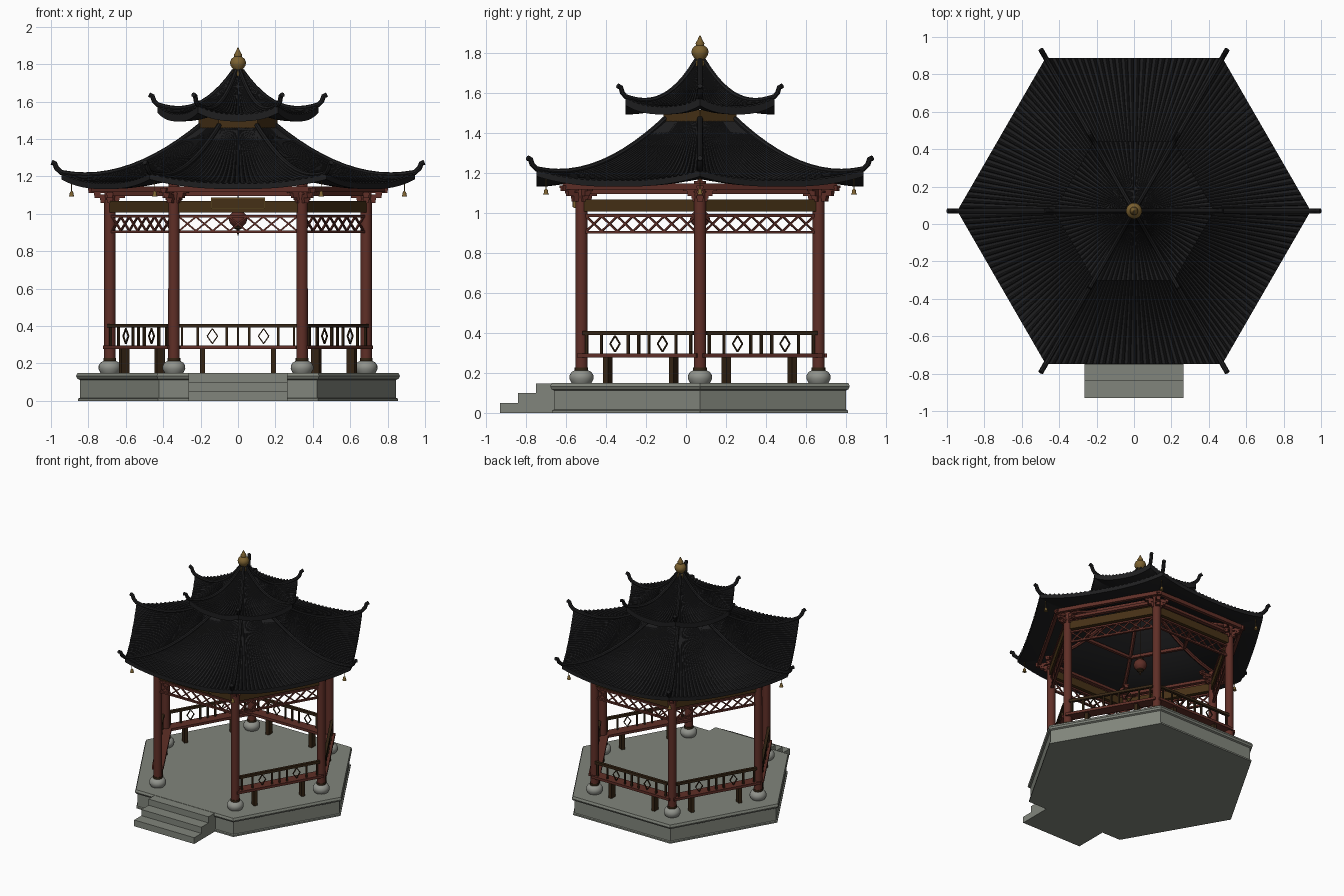
import bpy, bmesh, math
from mathutils import Matrix, Vector

cube = bpy.data.objects.get("Cube")
if cube:
    bpy.data.objects.remove(cube, do_unlink=True)


def material(name, r, g, b):
    m = bpy.data.materials.new(name)
    m.use_nodes = True
    m.diffuse_color = (r, g, b, 1)
    m.node_tree.nodes["Principled BSDF"].inputs["Base Color"].default_value = (r, g, b, 1)
    return m


STONE = material("grey stone", .22, .235, .2)
PALE = material("pale stone", .28, .29, .26)
RED = material("red lacquer", .115, .028, .02)
ROOF = material("black tile", .013, .013, .014)
BROWN = material("brown beam", .06, .03, .008)
DARK = material("dark wood", .035, .018, .007)
GOLD = material("aged gold", .2, .12, .03)

CENTRE = Matrix.Translation((0, .07, 0))
R = .685                       # column circle
APO = R * math.cos(math.pi / 6)


def corner(k):
    """Local x points outward through corner k."""
    return CENTRE @ Matrix.Rotation(math.radians(60 * k), 4, 'Z')


def side(k, apothem=APO):
    """Local x runs along side k, local -y points outward; side 0 is the front."""
    return corner(k) @ Matrix.Translation((0, -apothem, 0))


def finish(bm, name, mat, smooth=False):
    bmesh.ops.recalc_face_normals(bm, faces=bm.faces)
    mesh = bpy.data.meshes.new(name)
    bm.to_mesh(mesh)
    bm.free()
    mesh.materials.append(mat)
    obj = bpy.data.objects.new(name, mesh)
    bpy.context.collection.objects.link(obj)
    if smooth:
        bpy.ops.object.select_all(action='DESELECT')
        obj.select_set(True)
        bpy.context.view_layer.objects.active = obj
        bpy.ops.object.shade_smooth_by_angle(angle=math.radians(40))
    return obj


def box(bm, m, loc, size, pitch=0):
    t = m @ Matrix.Translation(loc) @ Matrix.Rotation(pitch, 4, 'Y') @ Matrix.Diagonal((*size, 1))
    bmesh.ops.create_cube(bm, size=1, matrix=t)


def bridge(bm, rings, closed):
    for a, b in zip(rings, rings[1:]):
        n = len(a)
        for i in range(n if closed else n - 1):
            j = (i + 1) % n
            bm.faces.new((a[i], a[j], b[j], b[i]))


def lathe(bm, m, profile, seg=20):
    rings = []
    for r, z in profile:
        rings.append([bm.verts.new(m @ Vector((r * math.cos(a), r * math.sin(a), z)))
                      for a in (math.tau * i / seg for i in range(seg))])
    bridge(bm, rings, True)
    bm.faces.new(rings[0])
    bm.faces.new(rings[-1])


def tube(bm, m, path, radius, seg=8):
    """Round bar along a path in the local xz plane."""
    pts = [Vector((x, 0, z)) for x, z in path]
    rings = []
    for i, p in enumerate(pts):
        d = (pts[min(i + 1, len(pts) - 1)] - pts[max(i - 1, 0)]).normalized()
        n = Vector((-d.z, 0, d.x))
        rings.append([bm.verts.new(m @ (p + radius * (n * math.cos(a) + Vector((0, math.sin(a), 0)))))
                      for a in (math.tau * j / seg for j in range(seg))])
    bridge(bm, rings, True)
    bm.faces.new(rings[0])
    bm.faces.new(rings[-1])


# Stone platform and steps
bm = bmesh.new()
lathe(bm, CENTRE, [(.855, 0), (.855, .012), (.845, .016), (.845, .112), (.858, .118),
                   (.866, .132), (.858, .15)], 6)
finish(bm, "platform", STONE)
bm = bmesh.new()
for i in range(3):
    h = .148 - .049 * i
    box(bm, Matrix(), (0, -.705 - .09 * i, h / 2), (.53, .09, h))
finish(bm, "front_steps", STONE)

# Columns on rounded plinths
bases, columns, collars = bmesh.new(), bmesh.new(), bmesh.new()
for k in range(6):
    m = corner(k) @ Matrix.Translation((R, 0, 0))
    lathe(bases, m, [(.05, .15), (.061, .17), (.06, .188), (.05, .205), (.036, .212)])
    lathe(columns, m, [(.031, .21), (.03, 1.16)])
    lathe(collars, m, [(.034, .21), (.034, .228)])
finish(bases, "column_bases", PALE, True)
finish(columns, "columns", RED, True)
finish(collars, "column_collars", DARK, True)

# Benches with railings on every side but the front
seats, legs, rails = bmesh.new(), bmesh.new(), bmesh.new()
for k in range(1, 6):
    m = side(k)
    box(seats, m, (0, 0, .287), (.69, .085, .02))
    for x in (-.19, .19):
        box(legs, m, (x, 0, .214), (.028, .048, .128))
    box(rails, m, (0, -.02, .401), (.64, .022, .02))
    for x in (-.3, -.215, -.06, 0, .06, .215, .3):
        box(rails, m, (x, -.02, .344), (.012, .012, .1))
    for cx in (-.137, .137):
        for sx in (-1, 1):
            for sz in (-1, 1):
                box(rails, m, (cx + sx * .014, -.02, .346 + sz * .02),
                    (.05, .008, .006), sx * sz * math.atan2(.04, .028))
finish(seats, "bench_seats", RED)
finish(legs, "bench_legs", DARK)
finish(rails, "bench_railings", DARK)

# Lattice frieze, tie beams and purlins around the top
lattice, beams, purlins = bmesh.new(), bmesh.new(), bmesh.new()
CELLS, SPAN, HIGH = 7, .63, .075
for k in range(6):
    m = side(k)
    for z in (.905, .988):
        box(lattice, m, (0, 0, z), (.66, .018, .013))
    w = SPAN / CELLS
    for i in range(CELLS):
        for s in (-1, 1):
            box(lattice, m, ((i + .5) * w - SPAN / 2, 0, .9465),
                (math.hypot(w, HIGH), .01, .009), s * math.atan2(HIGH, w))
    box(beams, m, (0, 0, 1.038), (.68, .035, .062))
    box(purlins, m, (0, 0, 1.107), (.7, .03, .022))
    box(purlins, side(k, .675), (0, 0, 1.132), (.79, .025, .03))
finish(lattice, "lattice_frieze", RED)
finish(beams, "tie_beams", BROWN)
finish(purlins, "eave_purlins", RED)

# Stepped bracket sets at the column heads
bm = bmesh.new()
for k in range(6):
    m = corner(k)
    for i in range(3):
        z = 1.068 + .026 * i
        reach = .05 + .032 * i
        box(bm, m, (R, 0, z), (2 * reach, .028, .018))
        box(bm, m, (R, 0, z), (.028, 1.5 * reach, .018))
        for dx, dy in ((reach - .015, 0), (.015 - reach, 0),
                       (0, .7 * reach - .01), (0, .01 - .7 * reach)):
            box(bm, m, (R + dx, dy, z + .012), (.034, .034, .014))
finish(bm, "roof_brackets", RED)

# Name board, left blank
bm = bmesh.new()
box(bm, side(0), (0, -.03, 1.056), (.29, .02, .062))
finish(bm, "sign_frame", GOLD)
bm = bmesh.new()
box(bm, side(0), (0, -.041, 1.056), (.276, .006, .049))
finish(bm, "sign_panel", BROWN)


def roof_curve(r0, r1, z0, z1, power, lift):
    def at(u, t):
        z = z0 - (z0 - z1) * (1 - (1 - u) ** power) + lift * abs(t) ** 2.5 * u ** 3
        return r0 + (r1 - r0) * u, z
    return at


def roof_shell(name, at, ribs, thick, rows=12, per_rib=6):
    """Six ribbed, upswept panels with an underside."""
    bm = bmesh.new()
    cols = ribs * per_rib
    for k in range(6):
        a, b = (corner(k).to_3x3() @ Vector((1, 0, 0)), corner(k + 1).to_3x3() @ Vector((1, 0, 0)))
        strips = []
        for c in range(cols + 1):
            f = c / cols
            d = a.lerp(b, f)
            rib = .008 * max(0, math.sin(math.tau * c / per_rib))
            line = []
            for under in (0, 1):
                for i in range(rows + 1):
                    u = i / rows if not under else 1 - i / rows
                    r, z = at(u, 2 * f - 1)
                    z += -thick if under else rib * min(1, .15 + 2 * u)
                    line.append(bm.verts.new(CENTRE @ (d * r + Vector((0, 0, z)))))
            strips.append(line)
        bridge(bm, strips, False)
    bmesh.ops.remove_doubles(bm, verts=bm.verts, dist=.0001)
    finish(bm, name, ROOF, True)


def hip_ridges(name, at, tip, radius):
    """Ridge along each corner, ending in an upturned horn."""
    bm = bmesh.new()
    path = [at(i / 12, 1) for i in range(13)]
    r, z = path[-1]
    path = [(x, y + radius * .5) for x, y in path]
    path += [(r + x, z + y) for x, y in tip]
    for k in range(6):
        tube(bm, corner(k), path, radius)
    finish(bm, name, ROOF, True)


# Double roof
lower = roof_curve(.19, .945, 1.475, 1.162, 2, .052)
upper = roof_curve(.02, .43, 1.76, 1.532, 2.6, .045)
roof_shell("lower_roof", lower, 28, .03)
roof_shell("upper_roof", upper, 16, .038)
hip_ridges("lower_ridges", lower, [(.025, .03), (.035, .055), (.052, .062)], .014)
hip_ridges("upper_ridges", upper, [(.018, .025), (.028, .052), (.046, .06)], .013)

# Drum between the two roofs
bm = bmesh.new()
lathe(bm, CENTRE, [(.21, 1.45), (.21, 1.515)], 6)
finish(bm, "roof_drum", BROWN)

# Rafters inside the lower roof
bm = bmesh.new()
for k in range(6):
    path = [lower(.1 * i, 1) for i in range(8)]
    tube(bm, corner(k), [(r, z - .045) for r, z in path], .014, 6)
    r, z = lower(.3, 0)
    box(bm, side(k, r * math.cos(math.pi / 6)), (0, 0, z - .045), (r, .022, .022))
finish(bm, "rafters", RED)

# Gilded finial
bm = bmesh.new()
lathe(bm, CENTRE, [(.032, 1.735), (.034, 1.757), (.024, 1.77), (.04, 1.792), (.043, 1.81),
                   (.036, 1.828), (.02, 1.84), (.022, 1.85), (.012, 1.868), (.002, 1.89)])
finish(bm, "finial", GOLD, True)

# Corner bells
bm = bmesh.new()
for k in range(6):
    m = corner(k) @ Matrix.Translation((.89, 0, 0))
    lathe(bm, m, [(.002, 1.18), (.002, 1.12)], 6)
    lathe(bm, m, [(.015, 1.092), (.011, 1.102), (.009, 1.115), (.003, 1.122)], 12)
finish(bm, "corner_bells", GOLD, True)

# Hanging lantern
bm = bmesh.new()
lathe(bm, CENTRE, [(.025, .932), (.043, .95), (.05, .972), (.043, .995), (.025, 1.012)])
finish(bm, "lantern", RED, True)
bm = bmesh.new()
lathe(bm, CENTRE, [(.027, 1.01), (.027, 1.02), (.003, 1.024), (.003, 1.46)], 12)
lathe(bm, CENTRE, [(.003, .885), (.008, .915), (.026, .924), (.026, .934)], 12)
finish(bm, "lantern_fittings", DARK)
